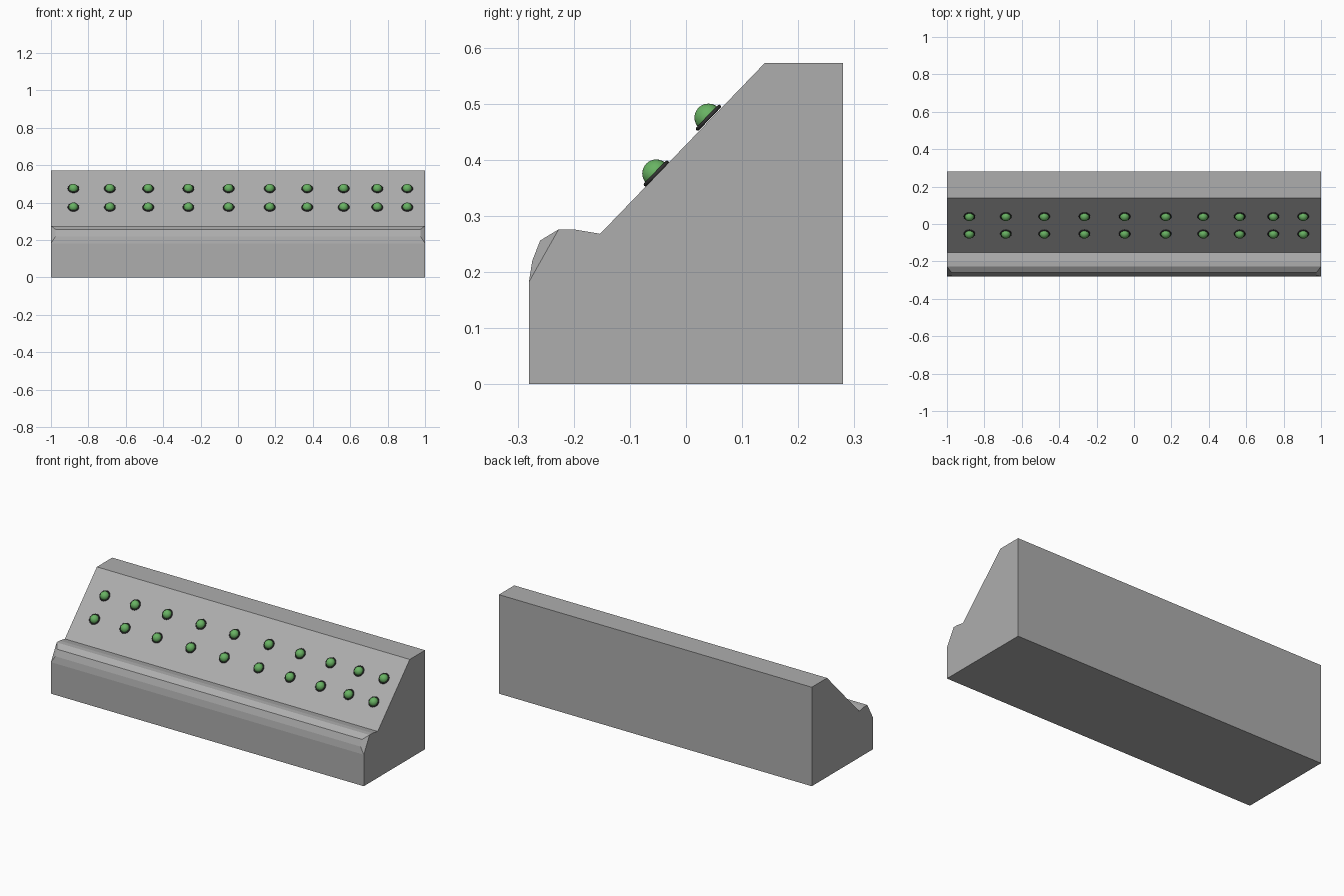
import bpy, bmesh
from math import atan2, tau
from mathutils import Matrix, Vector

if "Cube" in bpy.data.objects:
    bpy.data.objects.remove(bpy.data.objects["Cube"])

GREY = ("body_grey", (0.42, 0.42, 0.42, 1))
GREEN = ("light_green", (0.14, 0.45, 0.125, 1))
DARK = ("ring_dark", (0.035, 0.035, 0.035, 1))


def make_object(name, bm, color, smooth=False):
    bmesh.ops.recalc_face_normals(bm, faces=bm.faces[:])
    mesh = bpy.data.meshes.new(name)
    bm.to_mesh(mesh)
    bm.free()
    obj = bpy.data.objects.new(name, mesh)
    bpy.context.collection.objects.link(obj)
    mat = bpy.data.materials.get(color[0]) or bpy.data.materials.new(color[0])
    mat.diffuse_color = color[1]
    mat.use_nodes = True
    mat.node_tree.nodes["Principled BSDF"].inputs["Base Color"].default_value = mat.diffuse_color
    mesh.materials.append(mat)
    for p in mesh.polygons:
        p.use_smooth = smooth
    return obj


# Console body: side profile (half length, y, z); the rounded lip is inset at both ends
profile = [(1, -0.28, 0), (1, 0.28, 0), (1, 0.28, 0.572), (1, 0.14, 0.572),
           (1, -0.153, 0.268), (1, -0.2, 0.276), (1, -0.227, 0.276),
           (0.975, -0.26, 0.256), (0.975, -0.274, 0.22), (1, -0.28, 0.182)]
bm = bmesh.new()
ends = [[bm.verts.new((s * x, y, z)) for x, y, z in profile] for s in (-1, 1)]
n = len(profile)
for i in range(n):
    j = (i + 1) % n
    bm.faces.new((ends[0][i], ends[0][j], ends[1][j], ends[1][i]))
for v in ends:
    bm.faces.new(v[:7] + v[9:])      # flat end
    bm.faces.new(v[6:10])            # clipped corner of the lip
make_object("console_body", bm, GREY)


# Indicator lights: green domes in dark rings, tilted to the sloping panel
def add_dome(name, place):
    bm = bmesh.new()
    bmesh.ops.create_uvsphere(bm, u_segments=24, v_segments=16, radius=0.025)
    bmesh.ops.bisect_plane(bm, geom=bm.verts[:] + bm.edges[:] + bm.faces[:],
                           dist=1e-5, plane_co=(0, 0, 0), plane_no=(0, 0, 1),
                           clear_inner=True)
    bm.transform(place)
    make_object(name, bm, GREEN, True)


def add_ring(name, place, major=0.0275, minor=0.0034, sides=8):
    bm = bmesh.new()
    tube = [bm.verts.new(Matrix.Rotation(tau * k / sides, 3, 'Y') @ Vector((minor, 0, 0))
                         + Vector((major, 0, 0))) for k in range(sides)]
    edges = [bm.edges.new((tube[i], tube[i - 1])) for i in range(sides)]
    bmesh.ops.spin(bm, geom=tube + edges, cent=(0, 0, 0), axis=(0, 0, 1),
                   angle=tau, steps=24, use_merge=True)
    bmesh.ops.remove_doubles(bm, verts=bm.verts[:], dist=1e-5)
    bm.transform(place)
    make_object(name, bm, DARK, True)


tilt = Matrix.Rotation(atan2(0.304, 0.293), 4, 'X')
columns = (-0.88, -0.685, -0.48, -0.265, -0.05, 0.17, 0.37, 0.565, 0.745, 0.905)
for row, y, z in (("lower", -0.053, 0.3755), ("upper", 0.040, 0.4750)):
    for i, x in enumerate(columns, 1):
        place = Matrix.Translation((x, y, z)) @ tilt
        add_ring(f"{row}_light_ring_{i}", place)
        add_dome(f"{row}_light_dome_{i}", place)
